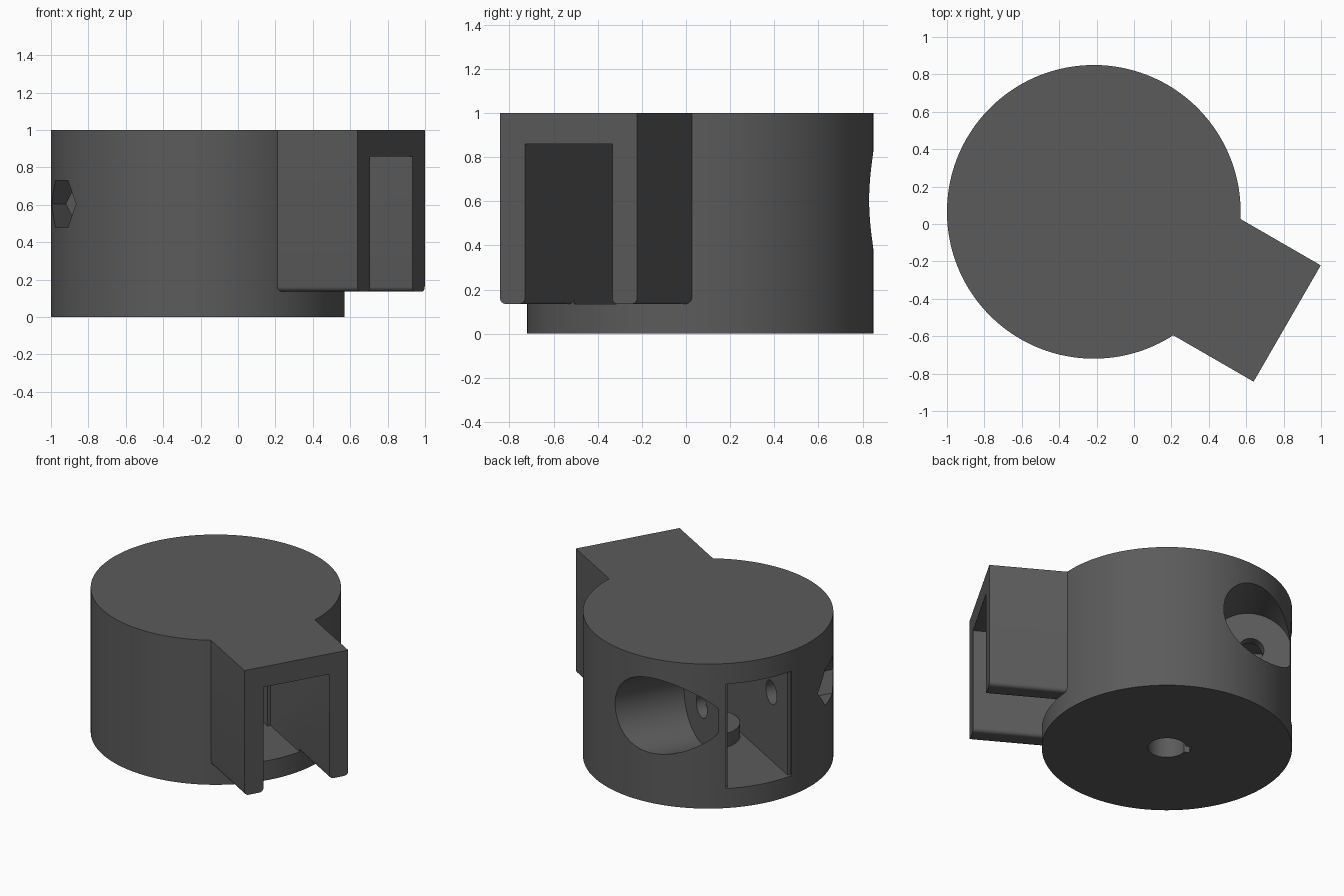
import bpy, bmesh, math
from mathutils import Matrix

if "Cube" in bpy.data.objects:
    bpy.data.objects.remove(bpy.data.objects["Cube"])

grey = bpy.data.materials.new("dark grey")
grey.diffuse_color = (0.105, 0.105, 0.105, 1)
grey.use_nodes = True
grey.node_tree.nodes["Principled BSDF"].inputs["Base Color"].default_value = grey.diffuse_color


def circle(cx, cy, r, n=64):
    return [(cx + r * math.cos(2 * math.pi * i / n), cy + r * math.sin(2 * math.pi * i / n))
            for i in range(n)]


def rect(x0, x1, y0, y1):
    return [(x0, y0), (x1, y0), (x1, y1), (x0, y1)]


def prism(name, pts, a, b, axis):
    """Extrude a 2D profile from a to b along the given axis."""
    place = {"x": lambda p, h: (h, p[0], p[1]),
             "y": lambda p, h: (p[0], h, p[1]),
             "z": lambda p, h: (p[0], p[1], h)}[axis]
    bm = bmesh.new()
    lo = [bm.verts.new(place(p, a)) for p in pts]
    hi = [bm.verts.new(place(p, b)) for p in pts]
    bm.faces.new(lo)
    bm.faces.new(hi)
    n = len(pts)
    for i in range(n):
        j = (i + 1) % n
        bm.faces.new((lo[i], lo[j], hi[j], hi[i]))
    bmesh.ops.recalc_face_normals(bm, faces=bm.faces)
    me = bpy.data.meshes.new(name)
    bm.to_mesh(me)
    bm.free()
    me.materials.append(grey)
    ob = bpy.data.objects.new(name, me)
    bpy.context.collection.objects.link(ob)
    return ob


def combine(ob, other, op):
    """Apply a boolean and remove the helper."""
    mod = ob.modifiers.new(op, "BOOLEAN")
    mod.operation, mod.object, mod.solver = op, other, "EXACT"
    bpy.context.view_layer.update()
    dg = bpy.context.evaluated_depsgraph_get()
    me = bpy.data.meshes.new_from_object(ob.evaluated_get(dg))
    ob.modifiers.clear()
    ob.data = me
    bpy.data.objects.remove(other)


FLOOR, ROOF, HALF = 0.135, 0.858, 0.228
PIN_X, PIN_Z = -0.49, 0.605

# Round drum
body = prism("housing", circle(0, 0, 0.785, 160), 0, 1, "z")

# Forked arm: inverted U section with rounded lower edges
W, R = 0.359, 0.028


def corner(cx, start):
    return [(cx + R * math.cos(math.radians(start + 15 * i)),
             FLOOR + R + R * math.sin(math.radians(start + 15 * i))) for i in range(7)]


leg = [(HALF, ROOF)] + corner(HALF + R, 180) + corner(W - R, 270) + [(W, 1)]
arm = prism("arm", leg + [(-y, z) for y, z in reversed(leg)], 0.4, 1.194, "x")
combine(body, arm, "UNION")

cutters = [
    # Slot running through the drum, slightly narrower in the middle
    prism("arm_slot", rect(-HALF - .0005, HALF + .0005, FLOOR, ROOF + .0005), 0.32, 1.3, "x"),
    prism("inner_slot", rect(-0.208, 0.208, FLOOR, ROOF + .0005), -0.735, 0.4, "x"),
    prism("rear_slot", rect(-HALF, HALF, FLOOR, ROOF + .0005), -1, -0.735, "x"),
    # Large side bore, screw hole and hexagonal nut pocket on one axis
    prism("side_bore", circle(PIN_X, PIN_Z, 0.26, 96), 0.273, 1, "y"),
    prism("screw_hole", circle(PIN_X, PIN_Z, 0.08, 40), -0.5, 0.5, "y"),
    prism("nut_pocket", circle(PIN_X, PIN_Z, 0.145, 6), -1, -0.31, "y"),
]
for c in cutters:
    combine(body, c, "DIFFERENCE")

# Shaft boss standing on the slot floor
combine(body, prism("boss", circle(0, 0, 0.2, 64), 0.1, 0.23, "z"), "UNION")

# Shaft hole with keyway in the underside
combine(body, prism("shaft_hole", circle(0, 0, 0.12, 48), -0.1, 0.18, "z"), "DIFFERENCE")
combine(body, prism("keyway", rect(-0.15, -0.05, -0.035, 0.035), -0.1, 0.18, "z"), "DIFFERENCE")

# Turn the arm to the front right and centre the part
body.data.transform(Matrix.Translation((-0.215, 0.065, 0)) @ Matrix.Rotation(math.radians(-30), 4, "Z"))
bpy.context.view_layer.objects.active = body
body.select_set(True)
bpy.ops.object.shade_smooth_by_angle(angle=math.radians(30))
